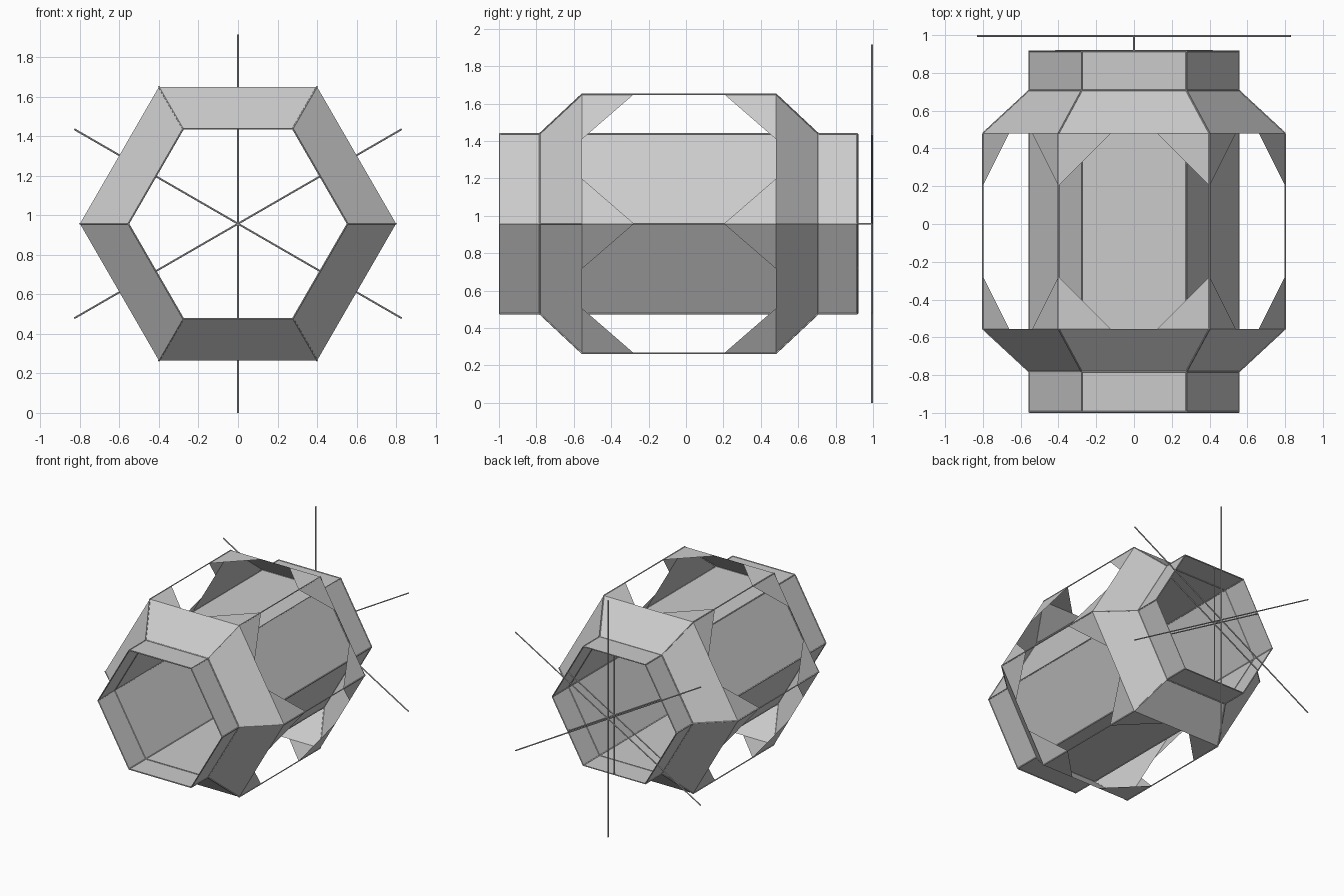
import bpy, bmesh, math
from mathutils import Vector

if "Cube" in bpy.data.objects:
    bpy.data.objects.remove(bpy.data.objects["Cube"])

CZ = 0.9575              # height of the long axis
R_IN, R_OUT = 0.555, 0.80
LEG = 0.277              # gusset leg length
ROD = 0.0045             # frame rod radius

grey = bpy.data.materials.new("panel grey")
grey.diffuse_color = (0.6, 0.6, 0.6, 1)
grey.use_nodes = True
grey.node_tree.nodes["Principled BSDF"].inputs["Base Color"].default_value = grey.diffuse_color


def corner(i, r, y):
    a = math.radians(60 * i)
    return Vector((r * math.cos(a), y, CZ + r * math.sin(a)))


def make(name, polys):
    bm = bmesh.new()
    for p in polys:
        bm.faces.new([bm.verts.new(v) for v in p])
    bmesh.ops.remove_doubles(bm, verts=bm.verts, dist=1e-5)
    me = bpy.data.meshes.new(name)
    bm.to_mesh(me)
    bm.free()
    me.materials.append(grey)
    ob = bpy.data.objects.new(name, me)
    bpy.context.collection.objects.link(ob)
    return ob


def band(name, r0, y0, r1, y1):
    """Hexagonal ring of six flat panels, facing outward."""
    return make(name, [(corner(i, r0, y0), corner(i, r1, y1),
                        corner(i + 1, r1, y1), corner(i + 1, r0, y0)) for i in range(6)])


def rods(name, segs, r=ROD, n=6):
    polys = []
    for a, b in segs:
        d = (b - a).normalized()
        u = d.orthogonal().normalized()
        w = d.cross(u)
        ring = [(u * math.cos(2 * math.pi * k / n) + w * math.sin(2 * math.pi * k / n)) * r
                for k in range(n)]
        for k in range(n):
            p, q = ring[k], ring[(k + 1) % n]
            polys.append((a + p, a + q, b + q, b + p))
        polys += [[a + p for p in reversed(ring)], [b + p for p in ring]]
    return make(name, polys)


# Inner open hexagonal tube
band("inner_tube", R_IN, -0.995, R_IN, 0.915)

# Sloped collars joining the tube to the outer cage
band("front_collar", R_IN, -0.782, R_OUT, -0.555)
band("rear_collar", R_OUT, 0.48, R_IN, 0.707)

# Triangular gussets in the four corners of every outer window
gussets = []
for i in range(6):
    for y, s in ((-0.555, 1), (0.48, -1)):
        for j, k in ((i, i + 1), (i + 1, i)):
            c = corner(j, R_OUT, y)
            side = (corner(k, R_OUT, y) - c).normalized() * LEG
            tri = [c, c + Vector((0, s * LEG, 0)), c + side]
            nrm = (tri[1] - tri[0]).cross(tri[2] - tri[0])
            if nrm.dot(c - Vector((0, c.y, CZ))) < 0:
                tri.reverse()
            gussets.append(tri)
make("window_gussets", gussets)

# Thin rods along the long edges, collar slopes and rings
stations = [(R_IN, -0.995), (R_IN, -0.782), (R_OUT, -0.555),
            (R_OUT, 0.48), (R_IN, 0.707), (R_IN, 0.915)]
rods("cage_edge_rods", [(corner(i, *p), corner(i, *q)) for i in range(6)
                        for p, q in zip(stations, stations[1:])])
rods("tube_edge_rods", [(corner(i, R_IN, -0.782), corner(i, R_IN, 0.707)) for i in range(6)])
rods("ring_rods", [(corner(i, *p), corner(i + 1, *p)) for i in range(6)
                   for p in stations if p[0] == R_IN])


# Rear spokes, mast and star antenna
def star(r, y):
    out = []
    for deg in (30, 90, 150):
        a = math.radians(deg)
        d = Vector((r * math.cos(a), 0, r * math.sin(a)))
        c = Vector((0, y, CZ))
        out.append((c - d, c + d))
    return out


rods("rear_spokes", star(R_IN * math.cos(math.pi / 6), 0.917), 0.005)
rods("antenna_mast", [(Vector((0, 0.917, CZ)), Vector((0, 0.995, CZ)))], 0.005)
rods("star_antenna", star(0.9575, 0.995), 0.005)
